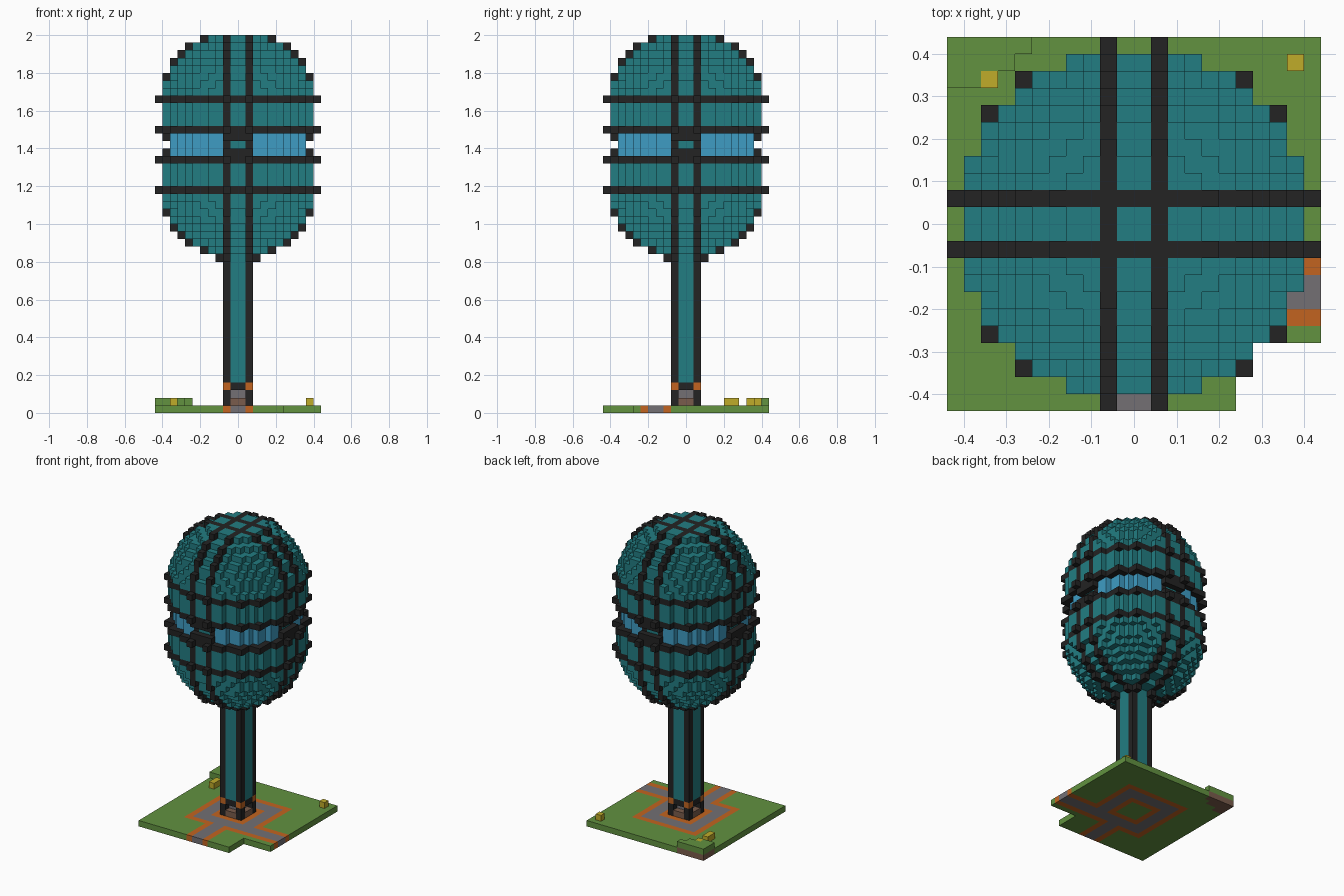
import bpy
import bmesh
from mathutils import Vector

CELL = 0.04          # edge length of one block
HALF = 11            # half the plot width, in blocks

cube = bpy.data.objects.get("Cube")
if cube:
    bpy.data.objects.remove(cube, do_unlink=True)


def linear(c):
    c /= 255
    return c / 12.92 if c <= 0.04045 else ((c + 0.055) / 1.055) ** 2.4


def material(name, *rgb):
    mat = bpy.data.materials.new(name)
    colour = [linear(c) for c in rgb] + [1]
    mat.use_nodes = True
    mat.node_tree.nodes["Principled BSDF"].inputs["Base Color"].default_value = colour
    mat.diffuse_color = colour
    return mat


MATS = {
    "teal": material("teal panel", 34, 125, 130),
    "black": material("black frame", 35, 35, 35),
    "blue": material("blue glass", 62, 156, 196),
    "green": material("grass green", 98, 146, 64),
    "orange": material("orange trim", 194, 100, 32),
    "grey": material("grey paving", 115, 112, 116),
    "brown": material("brown earth", 122, 92, 76),
    "yellow": material("flower yellow", 192, 172, 42),
}

parts = {}           # part name -> {block position: colour}
filled = set()


def put(part, pos, colour):
    if pos not in filled:
        filled.add(pos)
        parts.setdefault(part, {})[pos] = colour


def ring_index(i):
    """Distance from the middle in whole blocks, the same on both sides."""
    return i if i >= 0 else -1 - i


def square(n):
    return [(i, j) for i in range(-n, n) for j in range(-n, n)]


# Ground plate: grass with a corner notch, paved square and two paths
def ground_colour(i, j):
    m = max(ring_index(i), ring_index(j))
    a = ring_index(i)
    if j < -6 or (m > 4 and j < 0 and a < 2):
        if a < 2:
            return "grey" if a == 0 else "orange"
    if i > 4 and -6 <= j <= -3:
        return "grey" if j in (-5, -4) else "orange"
    return {2: "orange", 3: "grey", 4: "grey", 5: "orange"}.get(m, "green")


# Raised grass corner: row -> number of blocks from the left edge
mound = {10: 5, 9: 4, 8: 2}

for i, j in square(HALF):
    raised = i + HALF < mound.get(j, 0)
    if raised:
        put("grass_mound", (i, j, 1), "green")
    if not (i > 5 and j < -7):
        put("ground_plate", (i, j, 0), "brown" if raised else ground_colour(i, j))

# Flowers
for i, j in ((9, 9), (-9, 8), (-9, 6), (-9, 5)):
    put("flowers", (i, j, 1), "yellow")

# Column with black corner posts, orange brackets and an open foot
for i, j in square(2):
    a, b = ring_index(i), ring_index(j)
    corner, core = a + b == 2, a + b == 0
    for k in range(1, 21):
        if corner:
            put("column_posts", (i, j, k), "orange" if k == 3 else "black")
        elif k > 2:
            put("column_panels", (i, j, k), "black" if k == 3 else "teal")
        elif k == 1:
            put("foot_step", (i, j, k), "brown")
        elif core:
            put("foot_core", (i, j, k), "grey")

# Capsule: round shell, four hoops, paired ribs and a recessed window band
HOOPS = (29, 33, 37, 41)
WINDOWS = (34, 35, 36)
for k in range(20, 50):
    h = max(k - 40, 30 - k, 0) + 0.5
    for i, j in square(HALF):
        a, b = ring_index(i), ring_index(j)
        lo, hi = min(a, b), max(a, b)
        flat = (a + 0.5) ** 2 + (b + 0.5) ** 2
        dist = flat + h * h
        pos = (i, j, k)
        if k in WINDOWS:
            if lo < 2 and k != 35 and hi < 10:
                put("window_brackets", pos, "black")
            elif flat < 88:
                if lo > 1:
                    put("window_band", pos, "blue")
                else:
                    put("window_mullions", pos, "black" if lo == 1 else "teal")
        elif k in HOOPS:
            if dist < 110 or (lo, hi) in ((6, 8), (1, 10)):
                put("hoops", pos, "black")
        elif (a == 1 or b == 1) and dist < 119 and hi < 10:
            put("ribs", pos, "black")
        elif dist < 110:
            put("capsule_shell", pos, "teal")


# Turn each part's blocks into a mesh made of their exposed faces only
def build(name, blocks):
    colours = sorted(set(blocks.values()))
    mesh = bpy.data.meshes.new(name)
    for c in colours:
        mesh.materials.append(MATS[c])
    bm = bmesh.new()
    corners = {}

    def vert(p):
        key = tuple(round(c) for c in p)
        if key not in corners:
            corners[key] = bm.verts.new(Vector(key) * CELL)
        return corners[key]

    for pos, colour in blocks.items():
        for axis in range(3):
            for side in (0, 1):
                step = Vector((0, 0, 0))
                step[axis] = 2 * side - 1
                beside = tuple(int(c) for c in Vector(pos) + step)
                if beside in filled:
                    continue
                u, v = Vector((0, 0, 0)), Vector((0, 0, 0))
                u[(axis + 1) % 3] = 1
                v[(axis + 2) % 3] = 1
                start = Vector(pos)
                start[axis] += side
                loop = [start, start + u, start + u + v, start + v]
                if not side:
                    loop.reverse()
                face = bm.faces.new([vert(p) for p in loop])
                face.material_index = colours.index(colour)
    bm.to_mesh(mesh)
    bm.free()
    bpy.context.collection.objects.link(bpy.data.objects.new(name, mesh))


for part_name, part_blocks in parts.items():
    build(part_name, part_blocks)
